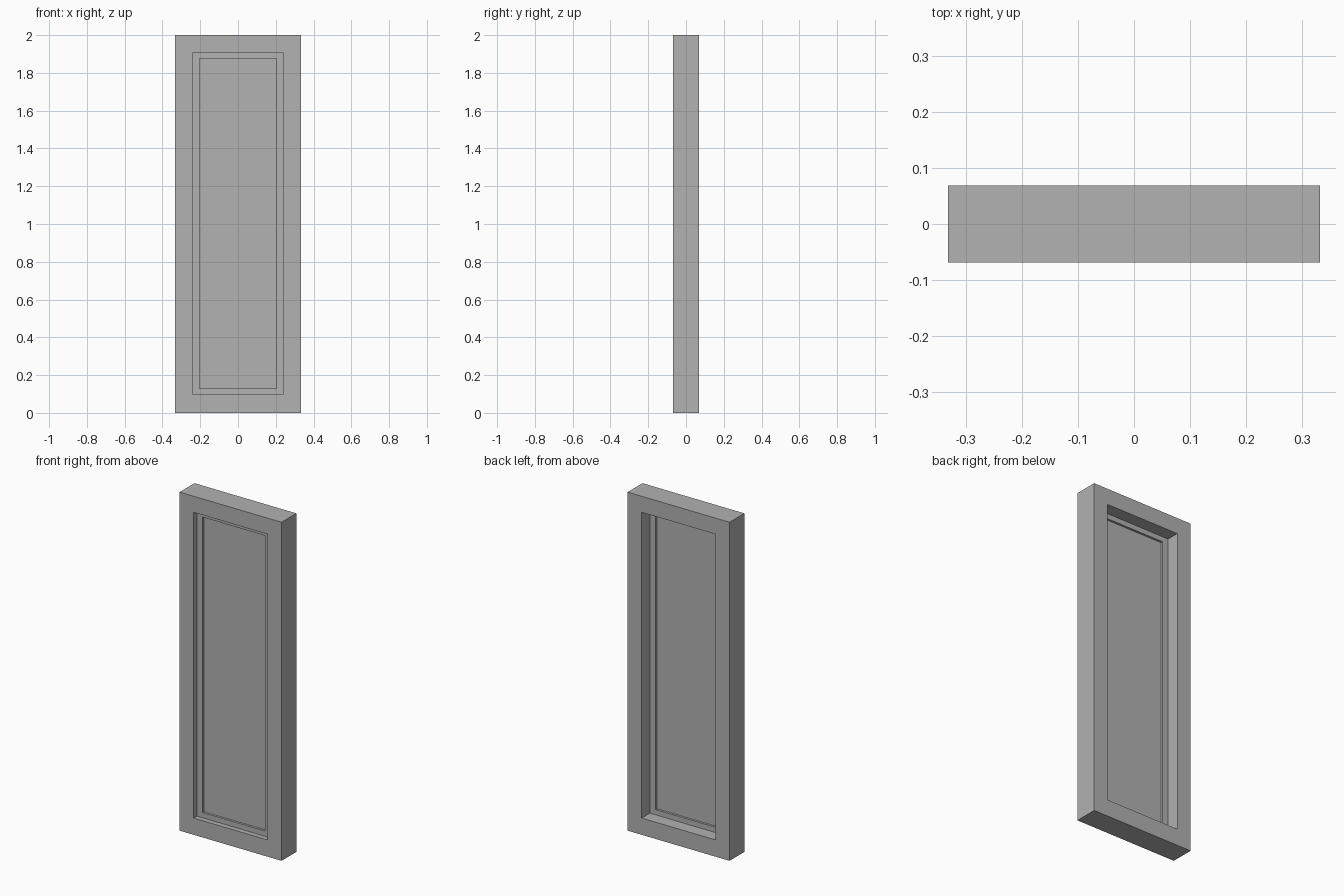
import bpy
import bmesh

cube = bpy.data.objects.get("Cube")
if cube:
    bpy.data.objects.remove(cube, do_unlink=True)

GREY = (0.445, 0.445, 0.445, 1.0)
mat = bpy.data.materials.new("plain grey")
mat.use_nodes = True
mat.diffuse_color = GREY
mat.node_tree.nodes["Principled BSDF"].inputs["Base Color"].default_value = GREY


def finish(name, bm):
    bmesh.ops.recalc_face_normals(bm, faces=bm.faces)
    mesh = bpy.data.meshes.new(name)
    bm.to_mesh(mesh)
    bm.free()
    mesh.materials.append(mat)
    obj = bpy.data.objects.new(name, mesh)
    bpy.context.collection.objects.link(obj)
    return obj


def loop(bm, rect, y):
    """Four corners of an upright rectangle (half width, bottom, top) at depth y."""
    half, low, high = rect
    corners = [(-half, low), (half, low), (half, high), (-half, high)]
    return [bm.verts.new((x, y, z)) for x, z in corners]


def ring(name, outer, inner, front, back):
    """Rectangular frame with a through opening."""
    bm = bmesh.new()
    loops = [loop(bm, outer, front), loop(bm, inner, front),
             loop(bm, inner, back), loop(bm, outer, back)]
    for k in range(4):
        a, b = loops[k], loops[(k + 1) % 4]
        for i in range(4):
            j = (i + 1) % 4
            bm.faces.new((a[i], a[j], b[j], b[i]))
    return finish(name, bm)


def slab(name, rect, front, back):
    """Solid rectangular panel."""
    bm = bmesh.new()
    a, b = loop(bm, rect, front), loop(bm, rect, back)
    bm.faces.new(a)
    bm.faces.new(b)
    for i in range(4):
        j = (i + 1) % 4
        bm.faces.new((a[i], a[j], b[j], b[i]))
    return finish(name, bm)


OUTER = (0.333, 0.0, 2.0)
OPENING = (0.241, 0.099, 1.905)
PANE = (0.204, 0.13, 1.875)

# Deep outer frame, thin sash set near the front, and the pane inside it
ring("outer_frame", OUTER, OPENING, -0.069, 0.069)
ring("inner_sash", OPENING, PANE, -0.039, -0.007)
slab("window_pane", PANE, -0.026, -0.02)
